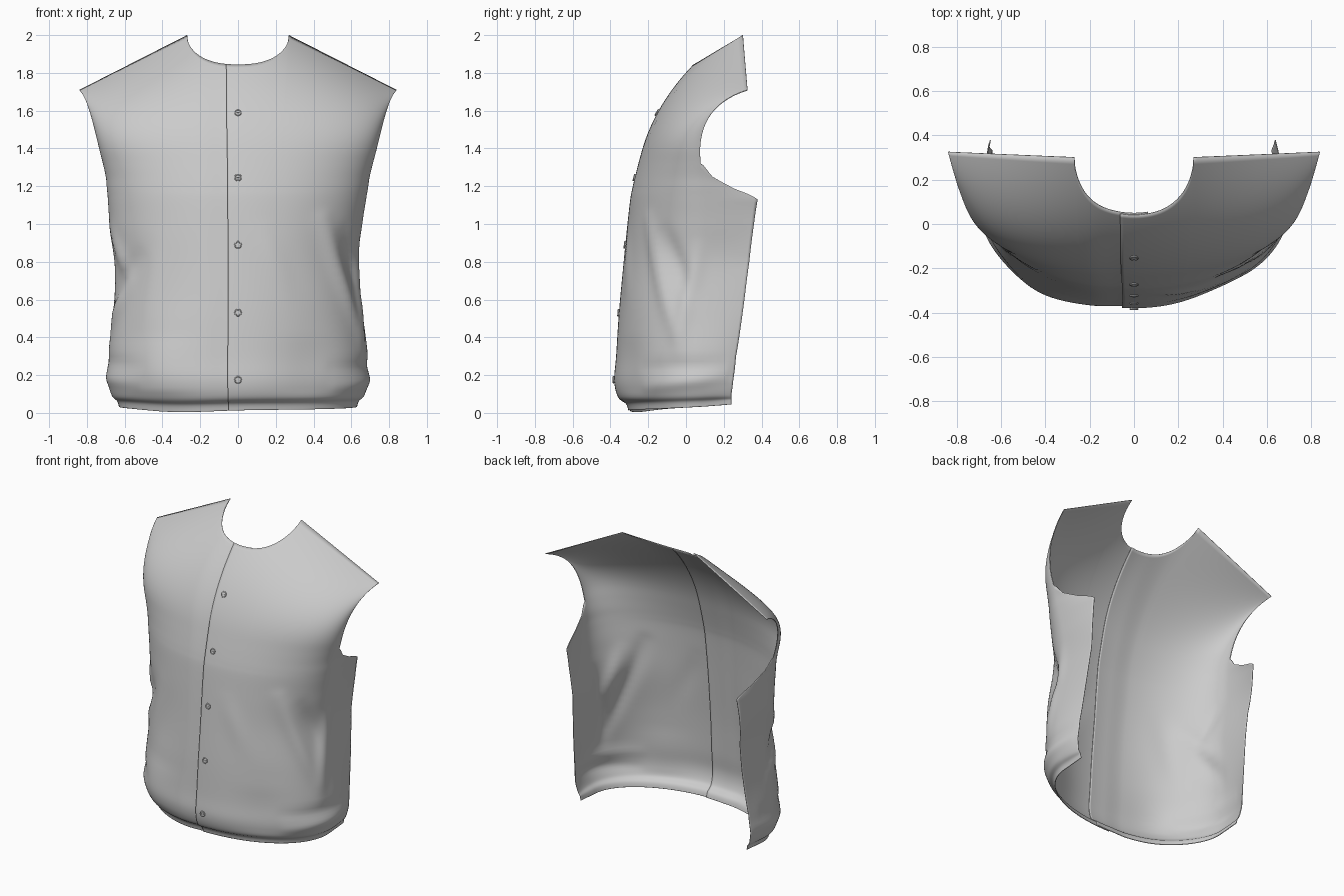
import bpy, bmesh, math
from mathutils import Vector

if "Cube" in bpy.data.objects:
    bpy.data.objects.remove(bpy.data.objects["Cube"])

# Cross-sections, hem to chest: z, centre y, half width, y of widest point, edge x, edge y
ROWS = [
    (.016, -.305, .630, .08, .630, .24),
    (.050, -.318, .640, .08, .635, .24),
    (.085, -.360, .668, .08, .650, .24),
    (.17, -.380, .688, .08, .665, .25),
    (.30, -.370, .688, .08, .660, .265),
    (.53, -.355, .660, .08, .645, .30),
    (.80, -.330, .635, .10, .625, .335),
    (1.00, -.310, .658, .10, .635, .36),
    (1.13, -.295, .678, .09, .640, .38),
    (1.19, -.284, .688, .085, .670, .25),
    (1.25, -.270, .697, .080, .695, .14),
    (1.32, -.252, .714, .077, .714, .085),
    (1.40, -.230, .735, .075, .735, .075),
    (1.48, -.204, .752, .085, .752, .085),  # only steers the slope at the chest
]
N = len(ROWS) - 2
U_NECK, U_LAP = .16, .038

# Cloth folds in (u, z): start, end, width, height
FOLDS = [
    (.36, 1.02, .60, .42, .045, .020), (.50, .95, .68, .62, .05, -.018),
    (.70, .85, .62, .35, .05, .016), (.10, .95, .20, .65, .05, .007),
    (-.66, .95, -.52, .72, .05, .016), (-.70, .60, -.45, .82, .045, -.016),
    (-.72, .48, -.52, .66, .05, .016), (-.32, .9, -.42, .5, .06, .008),
    (.42, .14, .92, .19, .035, .012), (.40, .24, .90, .26, .035, -.010),
    (-.95, .20, -.42, .16, .035, .010), (-.85, .29, -.4, .25, .035, -.008),
    (-.30, .05, -.30, .42, .14, .026), (.28, .05, .28, .42, .13, -.016),
]


def catmull(a, b, c, d, t):
    return b + .5 * t * (c - a + t * (2*a - 5*b + 4*c - d + t * (3*(b - c) + d - a)))


def body(u, v):
    """Torso section from hem (v=0) to chest (v=N)."""
    i = min(int(v), N - 1)
    t = v - i
    r = [ROWS[max(0, i + k)] for k in (-1, 0, 1, 2)]
    z, yc, w, yw, xe, ye = [
        catmull(*(q[j] for q in r), t) if j < 4 else r[1][j] + (r[2][j] - r[1][j]) * t
        for j in range(6)]
    # The front arc takes over the side strip towards the armhole
    k = max(0, min(1, (z - 1.13) / .19))
    side = .75 + .25 * k * k * (3 - 2 * k)
    if u < side:
        a = (u / .75 - (side / .75 - 1) * (u / side)**2) * math.pi / 2
        x, y = w * math.sin(a), yw + (yc - yw) * math.cos(a)
    else:
        f = (u - side) / (1 - side) if side < 1 else 0
        x, y = w + (xe - w) * f * f, yw + (ye - yw) * f
    return Vector((x, y, z))


def quad(f, a, b, c):
    """Quadratic through (0,a), (.33,b), (1,c)."""
    m = .33
    return a*(f-m)*(f-1)/m + b*f*(f-1)/(m*(m-1)) + c*f*(f-m)/(1-m)


def yoke_point(u, s):
    """Chest row bent up to the shoulder line, continued over the neck."""
    a, below = body(u, N), body(u, N - .05)
    xn, xe = body(U_NECK, N).x, ROWS[N][4]
    if u <= U_NECK:
        k = u / U_NECK
        top = Vector((.27 * k, .30, 2 + .065 * (1 - k * k)))
    else:
        g = .8 * (a.x - xn) / (xe - xn) + .2 * (u - U_NECK) / (1 - U_NECK)
        top = Vector((.27 + .57 * g, .30 + .025 * g, 2 - .29 * g))
    f = .85 * a.x / xe + .15 * u
    mid = Vector((a.x * .6 + top.x * .4, quad(f, -.16, -.10, .095), quad(f, 1.74, 1.75, 1.64)))
    p1 = a + (a - below) * ((mid.z - a.z) * 2 / 3 / (a.z - below.z))
    p2 = mid * (2 / 3) + top / 3
    r = 1 - s
    return a * r**3 + p1 * 3 * r * r * s + p2 * 3 * r * s * s + top * s**3


def neck_limit(u, cache={}):
    """How far up a column runs before it meets the round neckline."""
    if u >= U_NECK:
        return 1
    if u not in cache:
        lo, hi = 0, 1
        for _ in range(30):
            m = (lo + hi) / 2
            p = yoke_point(u, m)
            rim = 2 - .155 * math.sqrt(max(0, 1 - (p.x / .27)**2.4))
            lo, hi = (m, hi) if p.z < rim else (lo, m)
        cache[u] = lo
    return cache[u]


def surface(u, v):
    """v: 0..N torso, N..N+1 yoke; u: -1..1 across."""
    a = abs(u)
    p = body(a, v) if v <= N else yoke_point(a, (v - N) * neck_limit(a))
    if u < 0:
        p.x *= -1 - .04 * math.exp(-((p.z - .92) / .22)**2)
    low = math.exp(-(p.z / .09)**2)
    p.z += low * (.03 * u * u - .014 * math.exp(-((u + .25) / .2)**2))
    out = Vector((p.x, (p.y - .2) * 1.2, 0)).normalized()
    h = 0
    for u0, z0, u1, z1, w, amp in FOLDS:
        du, dz = u1 - u0, z1 - z0
        t = max(0, min(1, ((u - u0) * du + (p.z - z0) * dz) / (du*du + dz*dz)))
        d2 = (u - u0 - t * du)**2 + (p.z - z0 - t * dz)**2
        h += amp * math.exp(-d2 / (w * w)) * (.35 + .65 * math.sin(math.pi * t))
    return p + out * h * min(1, p.z / .12)


def span(a, b, n):
    return [a + (b - a) * i / n for i in range(n)]


VS = span(0, N, N * 6) + span(N, N + 1, 26) + [N + 1]


def smooth(ob):
    bpy.ops.object.select_all(action='DESELECT')
    ob.select_set(True)
    bpy.context.view_layer.objects.active = ob
    bpy.ops.object.shade_smooth_by_angle(angle=math.radians(40))


def panel(name, us, inset):
    bm = bmesh.new()
    grid = []
    for v in VS:
        row = []
        for u in us:
            p = surface(u, v)
            k = max(0, min(1, (u + .14) / .1)) if inset else 0
            p.y += .008 * k * k * (3 - 2 * k)
            row.append(bm.verts.new(p))
        grid.append(row)
    for a, b in zip(grid, grid[1:]):
        for i in range(len(us) - 1):
            bm.faces.new((a[i], a[i + 1], b[i + 1], b[i]))
    me = bpy.data.meshes.new(name)
    bm.to_mesh(me)
    bm.free()
    ob = bpy.data.objects.new(name, me)
    bpy.context.collection.objects.link(ob)
    m = ob.modifiers.new("cloth_thickness", 'SOLIDIFY')
    m.thickness, m.offset = .004, -1
    smooth(ob)


# Two front panels, one lapping over the other at the placket
outer = span(U_NECK, 1, 56) + [1]
neck = [U_NECK * math.sin(i / 20 * math.pi / 2) for i in range(20)]
half = span(-U_LAP, 0, 4) + neck + outer
panel("front_panel_over", half, False)
panel("front_panel_under", [-u for u in reversed(half)], True)


def button(name, z):
    v = min(span(0, N + 1, 1500), key=lambda q: abs(surface(0, q).z - z))
    p = surface(0, v)
    d = surface(0, v + .02) - p
    n = Vector((0, -d.z, d.y)).normalized()
    rot = n.to_track_quat('Z', 'Y').to_euler()
    bpy.ops.mesh.primitive_cylinder_add(vertices=24, radius=.018, depth=.006,
                                        location=p + n * .002, rotation=rot)
    parts = [bpy.context.object]
    bpy.ops.mesh.primitive_torus_add(major_radius=.016, minor_radius=.004, major_segments=24,
                                     minor_segments=8, location=p + n * .004, rotation=rot)
    parts.append(bpy.context.object)
    # Thread bar across the middle
    bpy.ops.mesh.primitive_cube_add(size=1, location=p + n * .006, rotation=rot)
    parts.append(bpy.context.object)
    parts[-1].scale = (.014, .004, .004)
    for o in parts:
        o.select_set(True)
    bpy.context.view_layer.objects.active = parts[0]
    bpy.ops.object.join()
    parts[0].name = name
    smooth(parts[0])


# Button row
for i, z in enumerate((1.59, 1.245, .89, .53, .175)):
    button(f"button_{i + 1}", z)
